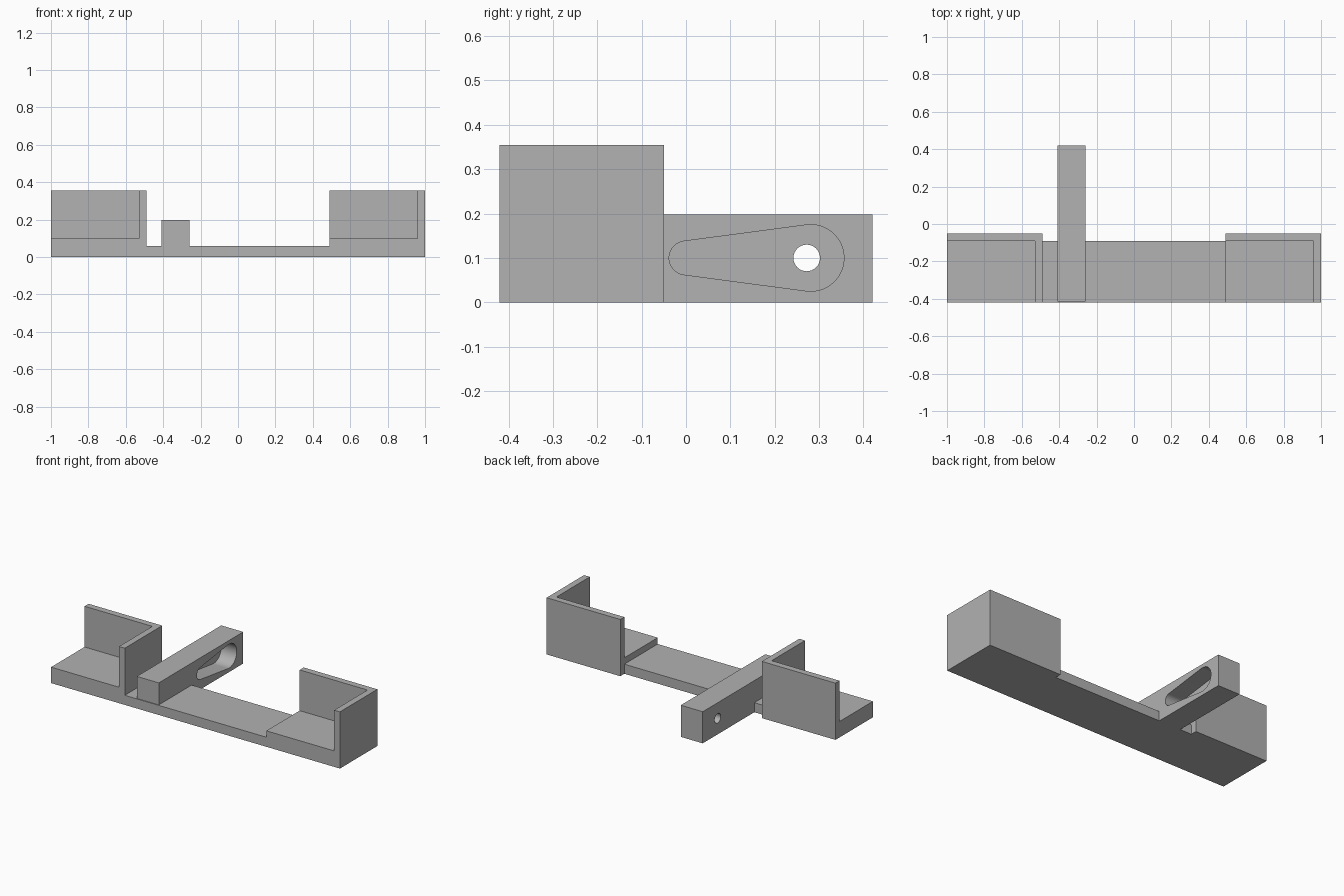
import bpy, bmesh, math

if "Cube" in bpy.data.objects:
    bpy.data.objects.remove(bpy.data.objects["Cube"], do_unlink=True)

gray = bpy.data.materials.new("plain_gray")
gray.use_nodes = True
COLOR = (0.445, 0.445, 0.445, 1)
gray.diffuse_color = COLOR
gray.node_tree.nodes["Principled BSDF"].inputs["Base Color"].default_value = COLOR


def prism(name, outline, start, depth, along_x=False):
    """Extrude an outline up z, or a (y, z) outline along x."""
    bm = bmesh.new()
    place = (lambda a, b: (start, a, b)) if along_x else (lambda a, b: (a, b, start))
    face = bm.faces.new([bm.verts.new(place(a, b)) for a, b in outline])
    new = bmesh.ops.extrude_face_region(bm, geom=[face])["geom"]
    shift = (depth, 0, 0) if along_x else (0, 0, depth)
    bmesh.ops.translate(bm, vec=shift, verts=[v for v in new if isinstance(v, bmesh.types.BMVert)])
    bmesh.ops.recalc_face_normals(bm, faces=bm.faces)
    mesh = bpy.data.meshes.new(name)
    bm.to_mesh(mesh)
    bm.free()
    mesh.materials.append(gray)
    obj = bpy.data.objects.new(name, mesh)
    bpy.context.collection.objects.link(obj)
    return obj


def box(name, x0, x1, y0, y1, z0, z1):
    return prism(name, [(x0, y0), (x1, y0), (x1, y1), (x0, y1)], z0, z1 - z0)


def cut(obj, cutter):
    """Subtract the cutter, then remove it."""
    cutter.hide_render = True
    mod = obj.modifiers.new("cut", "BOOLEAN")
    mod.operation = "DIFFERENCE"
    mod.solver = "EXACT"
    mod.object = cutter
    bpy.context.view_layer.objects.active = obj
    bpy.ops.object.modifier_apply(modifier=mod.name)
    bpy.data.objects.remove(cutter, do_unlink=True)


def arc(cy, cz, r, a0, a1, steps):
    angles = [a0 + (a1 - a0) * i / steps for i in range(steps + 1)]
    return [(cy + r * math.cos(a), cz + r * math.sin(a)) for a in angles]


FRONT, BACK, WALL, TOP = -0.42, -0.05, 0.04, 0.355

# Connecting plate
box("base_plate", -0.49, 0.49, FRONT, BACK - WALL, 0, 0.06)

# Corner holders: floor, back wall and one wall on the +x side
for name, x0, x1 in (("right_holder", -1, -0.49), ("left_holder", 0.49, 1)):
    holder = box(name, x0, x1, FRONT, BACK, 0, TOP)
    cut(holder, box("holder_cutter", x0 - 0.1, x1 - WALL, FRONT - 0.1, BACK - WALL, 0.1, TOP + 0.1))

# Arm with a tapered recess and a screw hole
ARM0, ARM1, MID = -0.41, -0.258, 0.1
arm = box("arm", ARM0, ARM1, -0.415, 0.42, 0, 0.198)
TAIL_R, HEAD_R, HEAD_Y = 0.038, 0.075, 0.281
tangent = math.acos((TAIL_R - HEAD_R) / HEAD_Y)
lean = math.pi - tangent
head = math.pi - lean
recess = (arc(HEAD_Y, MID, HEAD_R, -head, head, 40)
          + arc(0, MID, TAIL_R, head, 2 * math.pi - head, 24))
cut(arm, prism("recess_cutter", recess, ARM1 - 0.107, 0.2, along_x=True))
hole = arc(0.272, MID, 0.03, 0, 2 * math.pi, 32)[:-1]
cut(arm, prism("hole_cutter", hole, ARM0 - 0.1, 0.4, along_x=True))

# Smooth the round walls, keep the corners sharp
bpy.ops.object.select_all(action="DESELECT")
arm.select_set(True)
bpy.context.view_layer.objects.active = arm
bpy.ops.object.shade_smooth_by_angle(angle=math.radians(30))
